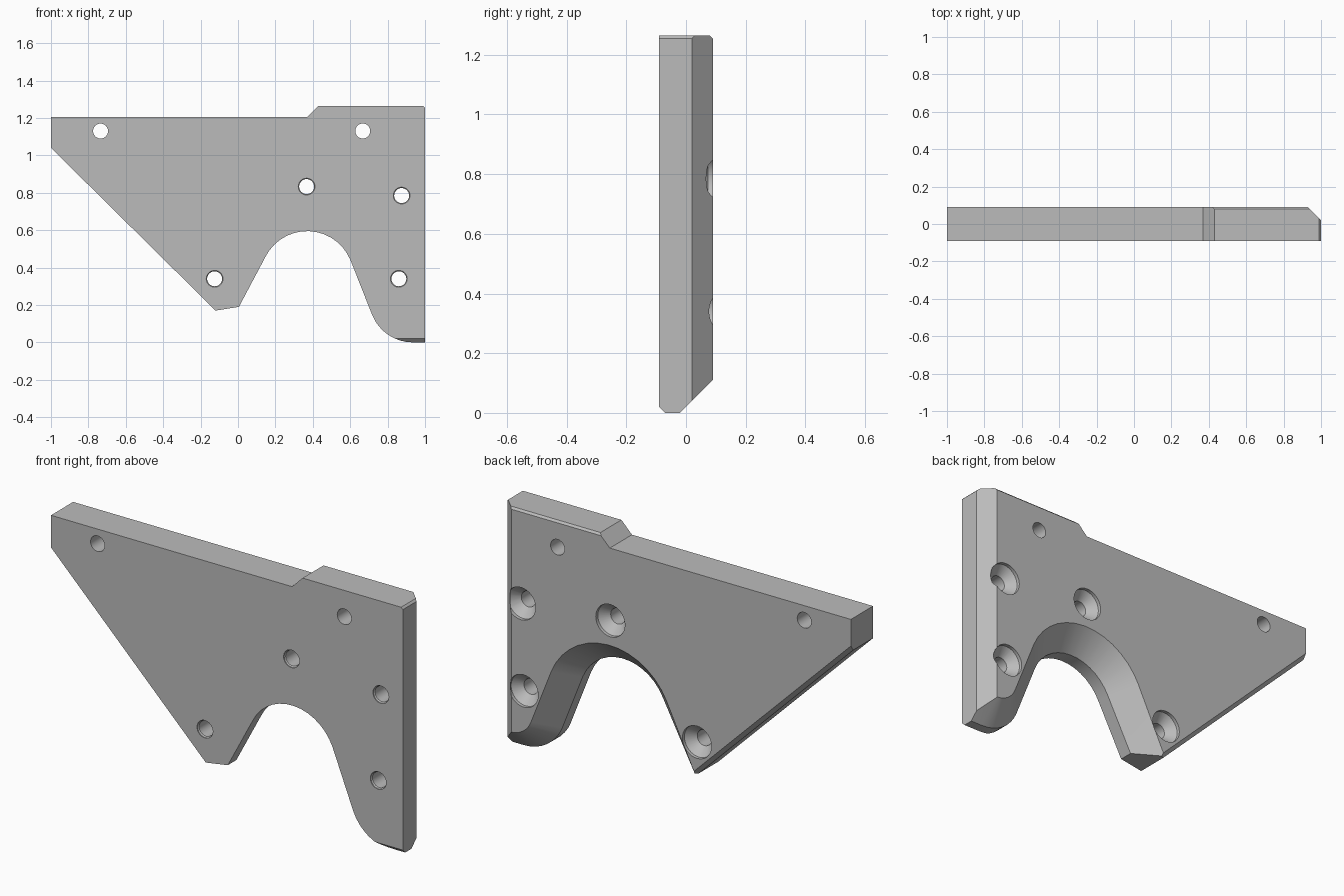
import bpy, bmesh, math
from mathutils import Vector

cube = bpy.data.objects.get("Cube")
if cube:
    bpy.data.objects.remove(cube, do_unlink=True)

FRONT, BACK, STEP = -0.09, 0.09, -0.02
CHAMFER = BACK - STEP

grey = bpy.data.materials.new("plain_grey")
grey.use_nodes = True
colour = (0.5, 0.5, 0.5, 1)
grey.diffuse_color = colour
grey.node_tree.nodes["Principled BSDF"].inputs["Base Color"].default_value = colour


def arc(cx, cz, r, a0, a1, n):
    angles = [math.radians(a0 + (a1 - a0) * i / n) for i in range(n + 1)]
    return [Vector((cx + r * math.cos(a), cz + r * math.sin(a))) for a in angles]


def inset(path, d):
    """Mitred offset of an open path towards its left side."""
    out = []
    for i, p in enumerate(path):
        normals = []
        for a, b in zip(path[max(i - 1, 0):i + 1], path[max(i, 1) if i else 1:i + 2]):
            t = (b - a).normalized()
            normals.append(Vector((-t.y, t.x)))
        m = sum(normals, Vector((0, 0))).normalized()
        out.append(p + m * d / m.dot(normals[0]))
    return out


def make_object(name, bm):
    bmesh.ops.recalc_face_normals(bm, faces=bm.faces)
    mesh = bpy.data.meshes.new(name)
    bm.to_mesh(mesh)
    bm.free()
    mesh.materials.append(grey)
    obj = bpy.data.objects.new(name, mesh)
    bpy.context.collection.objects.link(obj)
    return obj


# Lower edge with the arch and rounded leg, then the rest of the outline
lower = [Vector((0.005, 0.19))]
lower += arc(0.37, 0.345, 0.25, 154, 22, 14)
lower += arc(0.935, 0.235, 0.235, 202, 270, 8)
lower += [Vector((1, 0))]
upper = [Vector(p) for p in [(1, 1.265), (0.43, 1.265), (0.37, 1.205),
                             (-1, 1.205), (-1, 1.04), (-0.12, 0.17)]]

# Back outline has the lower edge pulled in for the wide chamfer
lower_back = inset(lower, CHAMFER)
foot = (upper[-1] - lower[0]).normalized()
lower_back[0] = lower[0] + foot * 0.122
lower_back[-1] = Vector((1, CHAMFER))

# Plate body lofted through three outlines
bm = bmesh.new()
rings = []
for y, low in ((FRONT, lower), (STEP, lower), (BACK, lower_back)):
    rings.append([bm.verts.new((p.x, y, p.y)) for p in low + upper])
count = len(rings[0])
bm.faces.new(rings[0])
bm.faces.new(reversed(rings[-1]))
for a, b in zip(rings, rings[1:]):
    for i in range(count):
        j = (i + 1) % count
        bm.faces.new((a[i], b[i], b[j], a[j]))
bmesh.ops.recalc_face_normals(bm, faces=bm.faces)

# Straight chamfers: point on the plane and outward direction
for point, normal in [((1, 0.02, 0), (1, 1, 0)),
                      ((0.5, 0.08, 1.265), (0, 1, 1)),
                      ((0.99, 0, 1.265), (1, 0, 1)),
                      ((1, -0.07, 0), (0, -1, -1)),
                      ((-0.12, 0.07, 0.17), (-0.703, 1, -0.711))]:
    geom = bm.verts[:] + bm.edges[:] + bm.faces[:]
    bmesh.ops.bisect_plane(bm, geom=geom, dist=1e-5, plane_co=point,
                           plane_no=normal, clear_outer=True)
    bmesh.ops.holes_fill(bm, edges=[e for e in bm.edges if e.is_boundary], sides=0)
plate = make_object("bracket_plate", bm)


# Hole cutters turned from a radius and depth profile
def drill(bm, x, z, profile, sides=32):
    loops = []
    for r, y in profile:
        loops.append([bm.verts.new((x + r * math.cos(k * math.tau / sides), y,
                                    z + r * math.sin(k * math.tau / sides)))
                      for k in range(sides)])
    bm.faces.new(loops[0])
    bm.faces.new(reversed(loops[-1]))
    for a, b in zip(loops, loops[1:]):
        for k in range(sides):
            m = (k + 1) % sides
            bm.faces.new((a[k], b[k], b[m], a[m]))


plain = [(0.04, -0.2), (0.04, 0.2)]
countersunk = [(0.045, -0.2), (0.045, -0.085), (0.04, -0.08), (0.04, 0.03),
               (0.083, 0.073), (0.083, 0.2)]
bm = bmesh.new()
for x, z in [(-0.735, 1.13), (0.667, 1.13)]:
    drill(bm, x, z, plain)
for x, z in [(0.367, 0.833), (0.875, 0.785), (0.86, 0.34), (-0.125, 0.34)]:
    drill(bm, x, z, countersunk)
cutter = make_object("hole_cutter", bm)
cutter.hide_render = True

# Cut the holes and tidy up
cut = plate.modifiers.new("holes", "BOOLEAN")
cut.operation = "DIFFERENCE"
cut.solver = "EXACT"
cut.object = cutter
bpy.ops.object.select_all(action="DESELECT")
plate.select_set(True)
bpy.context.view_layer.objects.active = plate
bpy.ops.object.modifier_apply(modifier=cut.name)
bpy.data.objects.remove(cutter, do_unlink=True)
bpy.ops.object.shade_smooth_by_angle(angle=math.radians(25))
